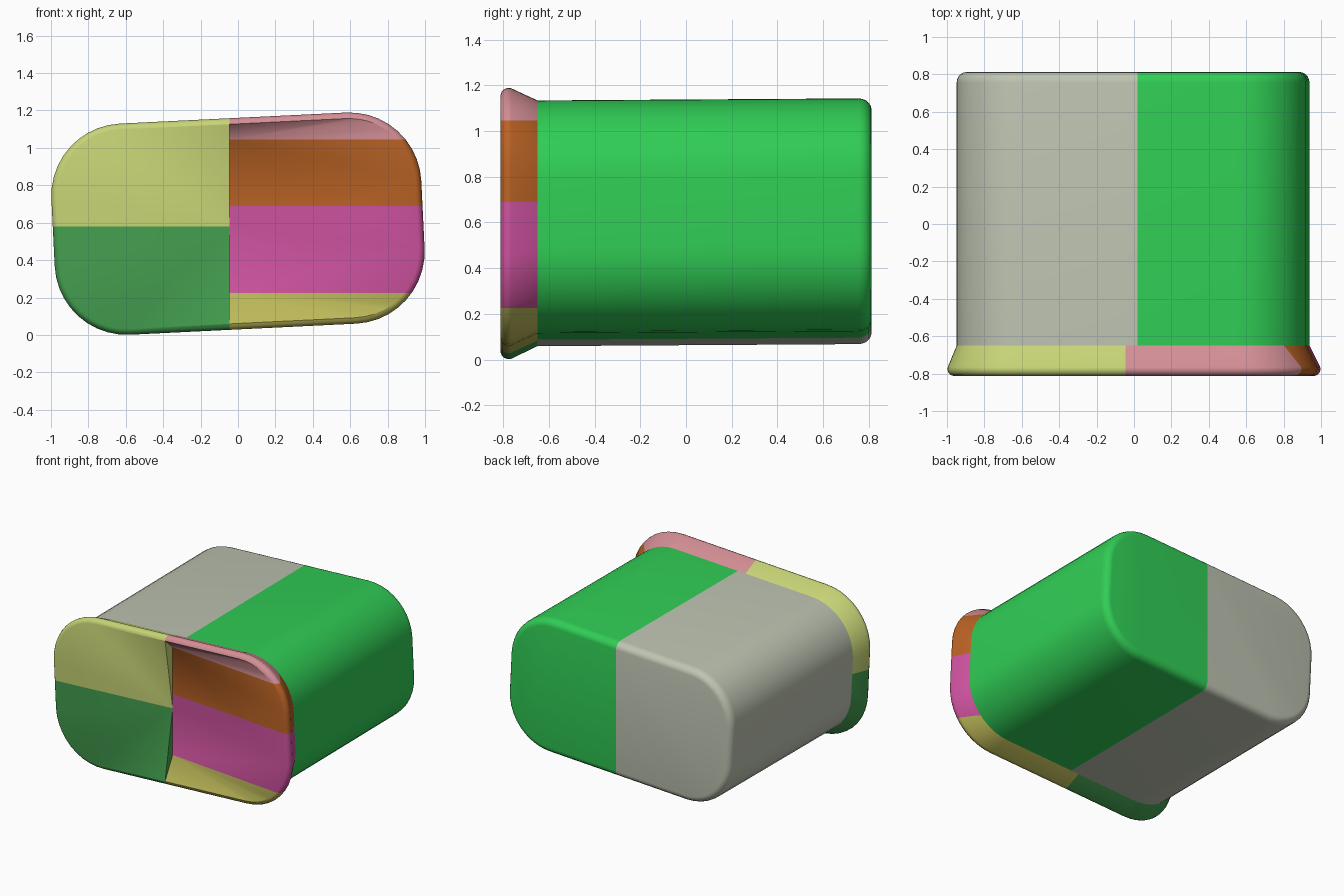
import bpy, bmesh, math
from mathutils import Vector

cube = bpy.data.objects.get("Cube")
if cube:
    bpy.data.objects.remove(cube, do_unlink=True)

TILT = math.radians(2.8)
SPLIT = -0.045      # seam between the two halves of the front collar
DEPTH = -0.72       # y of the deepest part of the front face


def material(name, rgb):
    lin = [((c / 255 + 0.055) / 1.055) ** 2.4 for c in rgb] + [1.0]
    m = bpy.data.materials.new(name)
    m.use_nodes = True
    m.diffuse_color = lin
    bsdf = m.node_tree.nodes["Principled BSDF"]
    bsdf.inputs["Base Color"].default_value = lin
    bsdf.inputs["Roughness"].default_value = 0.6
    return m


def ring(bm, y, a, b, r, cx, cz, inset=0.0, n=10):
    """Tilted rounded rectangle at depth y."""
    a, b, r = a - inset, b - inset, r - inset
    verts = []
    for k, (sx, sz) in enumerate([(1, 1), (-1, 1), (-1, -1), (1, -1)]):
        for i in range(n + 1):
            t = (k + i / n) * math.pi / 2
            x = sx * (a - r) + r * math.cos(t)
            z = sz * (b - r) + r * math.sin(t)
            verts.append(bm.verts.new((cx + x * math.cos(TILT) - z * math.sin(TILT), y,
                                       cz + x * math.sin(TILT) + z * math.cos(TILT))))
    return verts


def loft(bm, rings):
    for lo, hi in zip(rings, rings[1:]):
        for i in range(len(lo)):
            j = (i + 1) % len(lo)
            bm.faces.new((lo[i], lo[j], hi[j], hi[i]))


def cut(bm, co, no, test=lambda c: True):
    """Cut the faces chosen by test along a plane."""
    faces = [f for f in bm.faces if test(f.calc_center_median())]
    geom = set(faces)
    for f in faces:
        geom.update(f.edges)
        geom.update(f.verts)
    bmesh.ops.bisect_plane(bm, geom=list(geom), dist=1e-5, plane_co=co, plane_no=no)


def finish(bm, name, mats, rule):
    bmesh.ops.recalc_face_normals(bm, faces=bm.faces[:])
    for f in bm.faces:
        f.material_index = rule(f.calc_center_median())
    me = bpy.data.meshes.new(name)
    bm.to_mesh(me)
    bm.free()
    for m in mats:
        me.materials.append(m)
    ob = bpy.data.objects.new(name, me)
    bpy.context.collection.objects.link(ob)
    bpy.ops.object.select_all(action="DESELECT")
    ob.select_set(True)
    bpy.context.view_layer.objects.active = ob
    bpy.ops.object.shade_smooth_by_angle(angle=math.radians(30))
    return ob


BODY = dict(a=0.937, b=0.51, r=0.36, cx=-0.005)

# Body: long rounded box with a softened back edge
bm = bmesh.new()
rings = [ring(bm, -0.65, cz=0.596, **BODY)]
for i in range(6):
    t = i / 5 * math.pi / 2
    rings.append(ring(bm, 0.755 + 0.057 * math.sin(t), cz=0.605,
                      inset=0.05 * (1 - math.cos(t)), **BODY))
loft(bm, rings)
bm.faces.new(rings[0])
bm.faces.new(rings[-1])
cut(bm, (0.02, 0, 0), (1, 0, 0))
finish(bm, "body", [material("pale grey", (190, 196, 178)),
                    material("bright green", (48, 205, 85))],
       lambda c: 1 if c.x > 0.02 else 0)

# Collar: flared rim around the front
bm = bmesh.new()
rings = [ring(bm, -0.65, cz=0.596, **BODY)]
for y, inset in [(-0.765, 0.002), (-0.78, 0.0), (-0.795, 0.006), (-0.806, 0.016), (-0.812, 0.032)]:
    rings.append(ring(bm, y, 0.99, 0.565, 0.385, 0, 0.595, inset))
loft(bm, rings)
bm.faces.new(rings[0])
cut(bm, (SPLIT, 0, 0), (1, 0, 0))

# Dished front face: left fan to one apex, right pocket sloping to the seam
front = [v for v in bm.verts if v.co.y < -0.811]


def half(sign):
    pts = [v for v in front if sign * (v.co.x - SPLIT) > -1e-4]
    return sorted(pts, key=lambda v: -math.atan2(v.co.z - 0.58, sign * (v.co.x - SPLIT)))


apex, upper, lower = [bm.verts.new((SPLIT, DEPTH, z)) for z in (0.58, 1.045, 0.225)]
left, right = half(-1), half(1)
for p, q in zip(left, left[1:]):
    bm.faces.new((p, q, apex))
was_upper = True
for p, q in zip(right, right[1:]):
    is_upper = (p.co.z + q.co.z) / 2 > 0.6
    if was_upper and not is_upper:
        bm.faces.new((upper, apex, lower, p))
    bm.faces.new((p, q, upper if is_upper else lower))
    was_upper = is_upper
bm.faces.new((right[0], upper, apex))
bm.faces.new((apex, lower, right[-1]))


def on_left(c):
    return c.x < SPLIT + 1e-3


# Colour bands by height on each half
cut(bm, (0, 0, 0.58), (0, 0, 1), on_left)
for z in (0.225, 0.69, 1.045):
    cut(bm, (0, 0, z), (0, 0, 1), lambda c: not on_left(c))


def collar_colour(c):
    if on_left(c):
        return 0 if c.z > 0.58 else 1
    return 2 if c.z > 1.045 else 3 if c.z > 0.69 else 4 if c.z > 0.225 else 5


finish(bm, "front_collar", [material("lime", (200, 212, 118)),
                            material("leaf green", (68, 160, 80)),
                            material("rose pink", (212, 143, 150)),
                            material("burnt orange", (185, 98, 36)),
                            material("magenta", (205, 82, 158)),
                            material("mustard", (188, 184, 88))], collar_colour)
